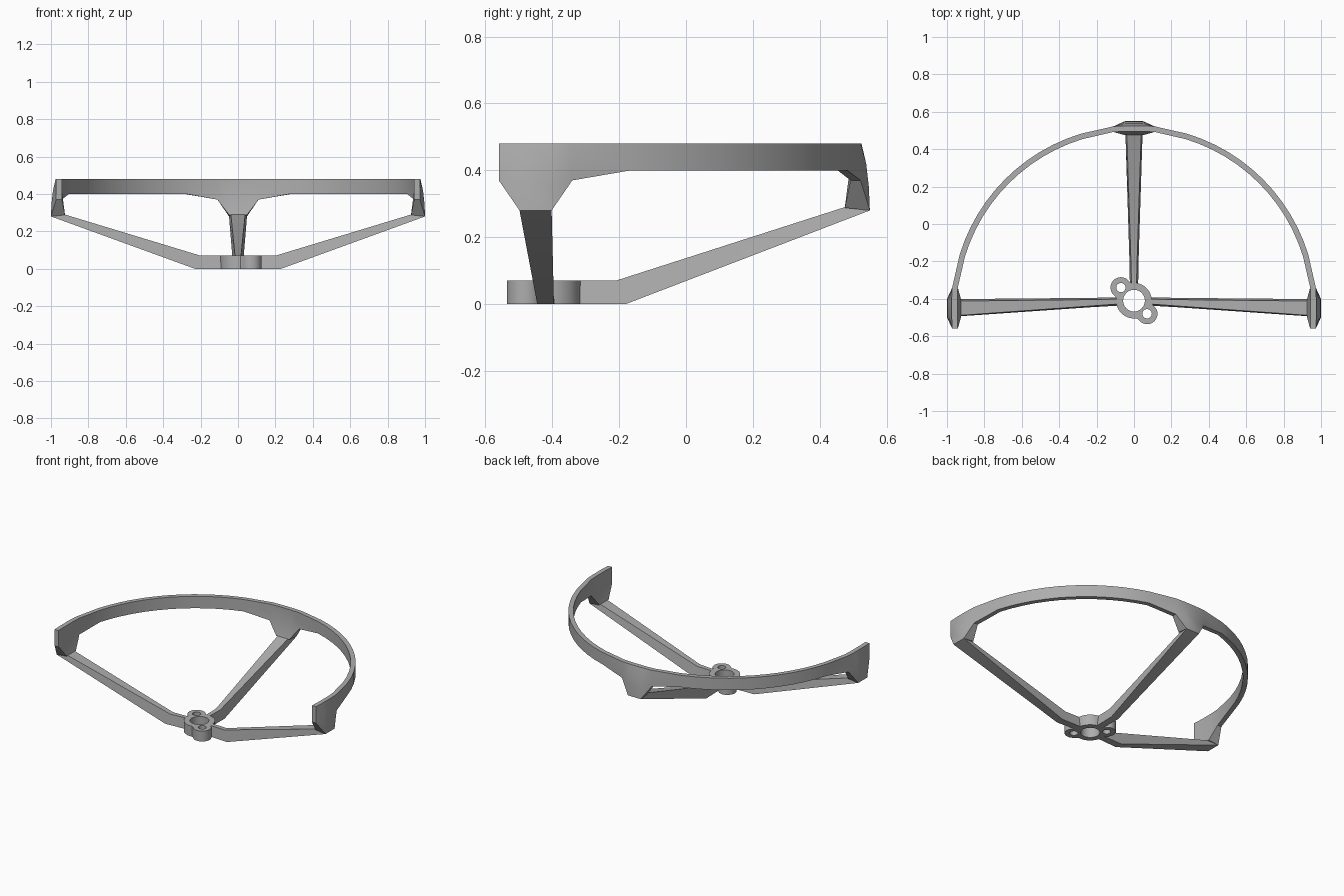
import bpy, bmesh
from math import sin, cos, radians, sqrt, pi, atan2

if "Cube" in bpy.data.objects:
    bpy.data.objects.remove(bpy.data.objects["Cube"], do_unlink=True)

grey = bpy.data.materials.new("plain grey")
grey.use_nodes = True
colour = (0.42, 0.42, 0.42, 1)
grey.diffuse_color = colour
grey.node_tree.nodes["Principled BSDF"].inputs["Base Color"].default_value = colour

RING_Y, HUB_Y, HUB_TOP = -0.45, -0.41, 0.07


def smooth(obj):
    bpy.ops.object.select_all(action="DESELECT")
    obj.select_set(True)
    bpy.context.view_layer.objects.active = obj
    bpy.ops.object.shade_smooth_by_angle(angle=radians(25))


def loft(name, sections):
    """Skin matching closed cross-sections and cap both ends."""
    bm = bmesh.new()
    rows = [[bm.verts.new(p) for p in sec] for sec in sections]
    n = len(rows[0])
    for a, b in zip(rows, rows[1:]):
        for i in range(n):
            j = (i + 1) % n
            bm.faces.new((a[i], a[j], b[j], b[i]))
    bm.faces.new(rows[0])
    bm.faces.new(rows[-1])
    bmesh.ops.recalc_face_normals(bm, faces=bm.faces)
    mesh = bpy.data.meshes.new(name)
    bm.to_mesh(mesh)
    bm.free()
    obj = bpy.data.objects.new(name, mesh)
    bpy.context.collection.objects.link(obj)
    mesh.materials.append(grey)
    smooth(obj)


# Guard ring with three flared brackets: (radius, height) cross-sections
band = [(.975, .48), (.975, .45), (.975, .42), (.975, .40),
        (.945, .40), (.945, .44), (.945, .48)]
edge = [(.972, .48), (.972, .44), (.972, .40), (.972, .37),
        (.942, .37), (.942, .42), (.942, .48)]
foot = [(.975, .48), (.989, .42), (.997, .35), (1.0, .28),
        (.925, .288), (.945, .37), (.945, .48)]


def station(section, angle, along=0):
    c, s = cos(angle), sin(angle)
    return [(r * c - along * s, RING_Y + r * s + along * c, z) for r, z in section]


sections = []
ARC_START, ARC_STEPS = radians(17), 12
for k in range(3):
    axis = k * pi / 2
    for sec, along in ((edge, -.11), (foot, -.048), (foot, .048), (edge, .11)):
        sections.append(station(sec, axis, along))
    if k < 2:
        span = pi / 2 - 2 * ARC_START
        for i in range(ARC_STEPS + 1):
            sections.append(station(band, axis + ARC_START + span * i / ARC_STEPS))
loft("guard_ring", sections)


# Arms: level near the hub, then rising and widening to the brackets
def arm(name, direction, start, end):
    """Each row: bottom reach, bottom z, top reach, top z, half widths, sideways shift."""
    dx, dy = direction
    drift = end[2]
    rows = [(.075, 0, .075, HUB_TOP, .022, .013, drift * .1),
            (.23, 0, .20, HUB_TOP, .025, .016, drift * .25),
            (end[0], .28, end[1], .29, .048, .038, drift)]
    secs = []
    for br, bz, tr, tz, bw, tw, shift in rows:
        sec = []
        for reach, z, w in ((br, bz, -bw), (br, bz, bw), (tr, tz, tw), (tr, tz, -tw)):
            sec.append((dx * reach + abs(dy) * w,
                        start + dy * reach + abs(dx) * (w + shift), z))
        secs.append(sec)
    loft(name, secs)


arm("left_arm", (1, 0), HUB_Y, (1.0, .925, RING_Y - HUB_Y))
arm("right_arm", (-1, 0), HUB_Y, (1.0, .925, RING_Y - HUB_Y))
arm("back_arm", (0, 1), HUB_Y, (.96, .885, 0))

# Hub: round plate with two screw ears, a shaft hole and two screw holes
EAR, EAR_R, HUB_R = .099, .056, .095
ear_angle = atan2(-1, 1)


def hub_radius(a):
    best = HUB_R
    for d in (a - ear_angle, a - ear_angle - pi):
        across = EAR * sin(d)
        if cos(d) > 0 and abs(across) < EAR_R:
            best = max(best, EAR * cos(d) + sqrt(EAR_R ** 2 - across ** 2))
    return best


def circle(x, y, r, n=32):
    return [(x + r * cos(2 * pi * i / n), y + r * sin(2 * pi * i / n)) for i in range(n)]


outline = []
for i in range(96):
    a = 2 * pi * i / 96
    r = sum(hub_radius(a + t * .06) for t in (-1, 0, 1)) / 3
    outline.append((r * cos(a), r * sin(a)))
loops = [outline, circle(0, 0, .058, 40)]
for side in (1, -1):
    loops.append(circle(side * .07, -side * .07, .025, 24))

curve = bpy.data.curves.new("hub", "CURVE")
curve.dimensions = "2D"
curve.fill_mode = "BOTH"
curve.extrude = HUB_TOP / 2
for loop in loops:
    spline = curve.splines.new("POLY")
    spline.points.add(len(loop) - 1)
    for point, (x, y) in zip(spline.points, loop):
        point.co = (x, y, 0, 1)
    spline.use_cyclic_u = True
curve.materials.append(grey)
hub = bpy.data.objects.new("hub", curve)
hub.location = (0, HUB_Y, HUB_TOP / 2)
bpy.context.collection.objects.link(hub)
bpy.ops.object.select_all(action="DESELECT")
hub.select_set(True)
bpy.context.view_layer.objects.active = hub
bpy.ops.object.convert(target="MESH")
hub = bpy.context.view_layer.objects.active
bm = bmesh.new()
bm.from_mesh(hub.data)
bmesh.ops.remove_doubles(bm, verts=bm.verts, dist=.0001)
bmesh.ops.recalc_face_normals(bm, faces=bm.faces)
bm.to_mesh(hub.data)
bm.free()
smooth(hub)
